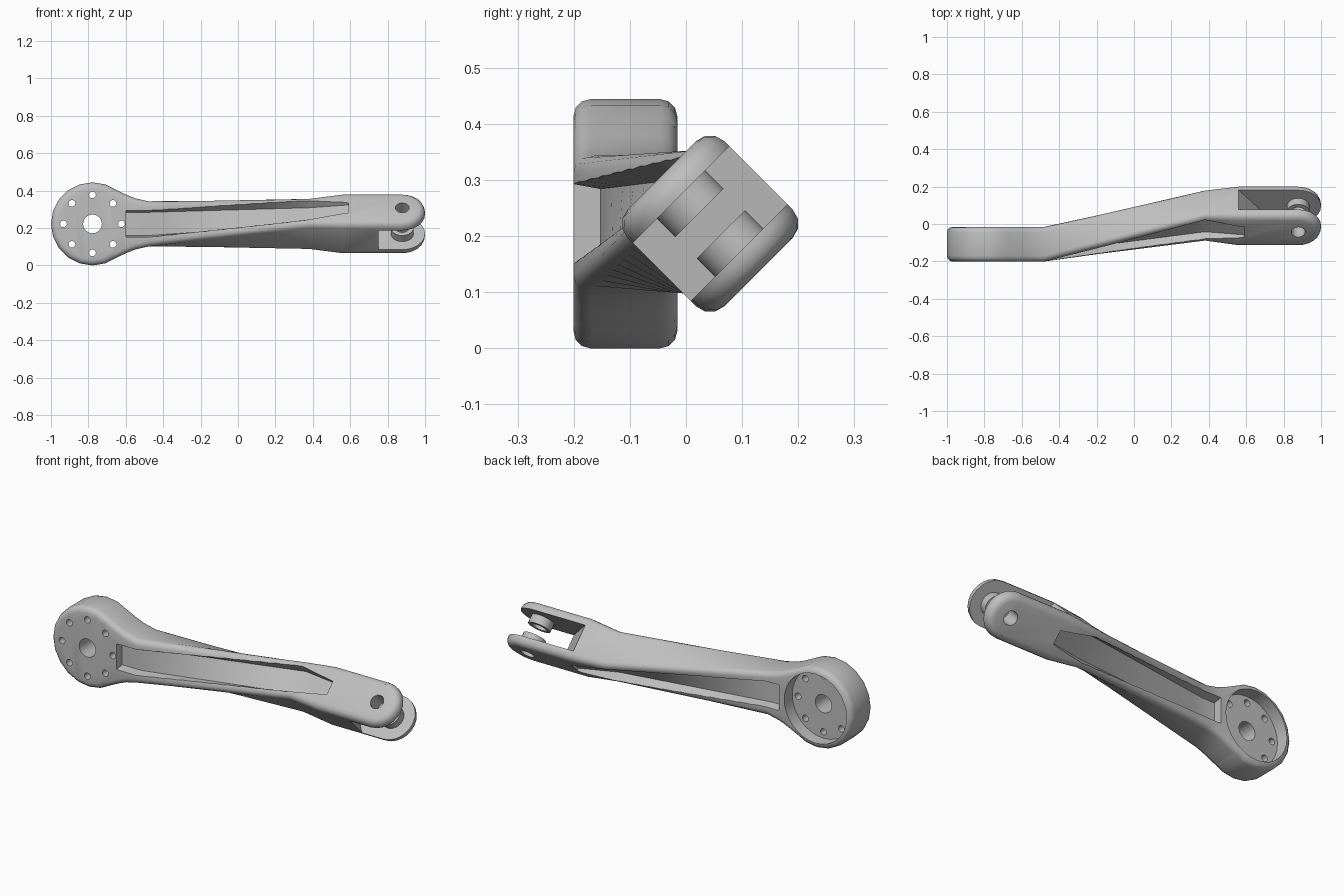
import bpy, bmesh, math
from mathutils import Vector, Matrix

cube = bpy.data.objects.get("Cube")
if cube:
    bpy.data.objects.remove(cube, do_unlink=True)

metal = bpy.data.materials.new("grey metal")
metal.use_nodes = True
COLOR = (0.52, 0.52, 0.52, 1)
metal.diffuse_color = COLOR
metal.node_tree.nodes["Principled BSDF"].inputs["Base Color"].default_value = COLOR

ZC = 0.222                      # height of the arm axis
HUB = Vector((-0.778, -0.108, ZC))
PIVOT = Vector((0.878, 0.043, ZC))
FRONT = Vector((0, -1, 0))
PIN = Vector((0, -1, 1)).normalized()
TWIST = math.radians(45)


def place(x, cy, th, u, v):
    """Point at u along the twisted face normal and v across it."""
    return Vector((x, cy - u * math.cos(th) + v * math.sin(th),
                   ZC + u * math.sin(th) + v * math.cos(th)))


def finish(bm, name):
    bmesh.ops.recalc_face_normals(bm, faces=bm.faces)
    me = bpy.data.meshes.new(name)
    bm.to_mesh(me)
    bm.free()
    me.materials.append(metal)
    ob = bpy.data.objects.new(name, me)
    bpy.context.collection.objects.link(ob)
    return ob


def loft(name, rings):
    """Skin closed rings of points and cap both ends."""
    bm = bmesh.new()
    vs = [[bm.verts.new(p) for p in r] for r in rings]
    n = len(vs[0])
    for a, b in zip(vs, vs[1:]):
        for i in range(n):
            j = (i + 1) % n
            bm.faces.new((a[i], a[j], b[j], b[i]))
    bm.faces.new(vs[0])
    bm.faces.new(vs[-1])
    return finish(bm, name)


def subdivide(rings, index, steps):
    """Add straight in-between rings after the given ring."""
    a, b = rings[index], rings[index + 1]
    mid = [[p.lerp(q, k / steps) for p, q in zip(a, b)] for k in range(1, steps)]
    return rings[:index + 1] + mid + rings[index + 1:]


def disc(name, center, axis, radius, depth, segs, rounding=0.0):
    bm = bmesh.new()
    bmesh.ops.create_cone(bm, cap_ends=True, segments=segs, radius1=radius,
                          radius2=radius, depth=depth)
    if rounding:
        rim = [e for e in bm.edges if abs(e.verts[0].co.z - e.verts[1].co.z) < 1e-5]
        bmesh.ops.bevel(bm, geom=rim, offset=rounding, segments=3,
                        profile=0.5, affect='EDGES')
    rot = axis.to_track_quat('Z', 'Y').to_matrix().to_4x4()
    bm.transform(Matrix.Translation(center) @ rot)
    return finish(bm, name)


def boolean(target, tool, operation):
    """Apply one boolean and throw the tool away."""
    mod = target.modifiers.new("cut", 'BOOLEAN')
    mod.operation, mod.solver, mod.object = operation, 'EXACT', tool
    dg = bpy.context.evaluated_depsgraph_get()
    me = bpy.data.meshes.new_from_object(target.evaluated_get(dg))
    target.modifiers.clear()
    target.data = me
    bpy.data.objects.remove(tool, do_unlink=True)


def rounded_section(x, cy, th, a, b, r):
    pts = []
    for k, (su, sv) in enumerate([(1, 1), (-1, 1), (-1, -1), (1, -1)]):
        for i in range(4):
            t = math.pi / 2 * (k + i / 3)
            pts.append(place(x, cy, th, su * (a - r) + r * math.cos(t),
                             sv * (b - r) + r * math.sin(t)))
    return pts


# Neck, twisted beam and fork block
sections = [(-0.70, -0.108, 0, 0.0925, 0.200, 0.03),
            (-0.66, -0.108, 0, 0.0925, 0.186, 0.03),
            (-0.60, -0.108, 0, 0.0925, 0.157, 0.03),
            (-0.55, -0.108, 0, 0.0925, 0.137, 0.03),
            (-0.48, -0.108, 0, 0.0925, 0.121, 0.03),
            (0.38, 0.045, TWIST, 0.104, 0.104, 0.03),
            (0.56, 0.043, TWIST, 0.122, 0.122, 0.036),
            (0.878, 0.043, TWIST, 0.122, 0.122, 0.036)]
arm = loft("linkage_arm", subdivide([rounded_section(*s) for s in sections], 4, 10))

# Hub disc and rounded fork end
boolean(arm, disc("hub", HUB, FRONT, 0.222, 0.185, 20, 0.03), 'UNION')
boolean(arm, disc("fork_end", PIVOT, PIN, 0.1219, 0.2438, 24, 0.036), 'UNION')

# Lengthwise channels on both faces: x, y, twist, floor, floor half width, top half width
for side, start in ((1, -0.60), (-1, -0.555)):
    stations = [(start, -0.108, 0, 0.045, 0.062, 0.085),
                (-0.48, -0.108, 0, 0.045, 0.062, 0.085),
                (0.38, 0.045, TWIST, 0.060, 0.062, 0.085),
                (0.59, 0.043, TWIST, 0.108, 0.035, 0.045)]
    rings = [[place(x, cy, th, side * u, v) for u, v in
              ((f, -g), (f, g), (0.17, gt), (0.17, -gt))]
             for x, cy, th, f, g, gt in stations]
    boolean(arm, loft("channel_cutter", subdivide(rings, 1, 10)), 'DIFFERENCE')

# Fork gap with a slanted floor
outline = [(0.499, 0.2), (1.1, 0.2), (1.1, -0.2), (0.811, -0.2)]
gap = [[place(x, PIVOT.y, TWIST, u, v) for x, v in outline] for u in (-0.073, 0.073)]
boolean(arm, loft("gap_cutter", gap), 'DIFFERENCE')

# Bosses on the inner faces of the prongs
for side in (1, -1):
    boolean(arm, disc("boss", PIVOT + PIN * side * 0.055, PIN, 0.061, 0.056, 24), 'UNION')

# Pin bore
boolean(arm, disc("bore_cutter", PIVOT, PIN, 0.037, 0.4, 20), 'DIFFERENCE')

# Cup in the back of the hub, centre hole and ring of bolt holes
boolean(arm, disc("cup_cutter", HUB + Vector((0, 0.0725, 0)), FRONT, 0.19, 0.1, 32), 'DIFFERENCE')
boolean(arm, disc("centre_cutter", HUB, FRONT, 0.05, 0.4, 24), 'DIFFERENCE')
for k in range(8):
    t = k * math.pi / 4
    spot = HUB + Vector((math.cos(t), 0, math.sin(t))) * 0.155
    boolean(arm, disc("bolt_cutter", spot, FRONT, 0.018, 0.4, 12), 'DIFFERENCE')

# Smooth shading with crisp edges
bpy.ops.object.select_all(action='DESELECT')
arm.select_set(True)
bpy.context.view_layer.objects.active = arm
bpy.ops.object.shade_smooth_by_angle(angle=math.radians(32))
